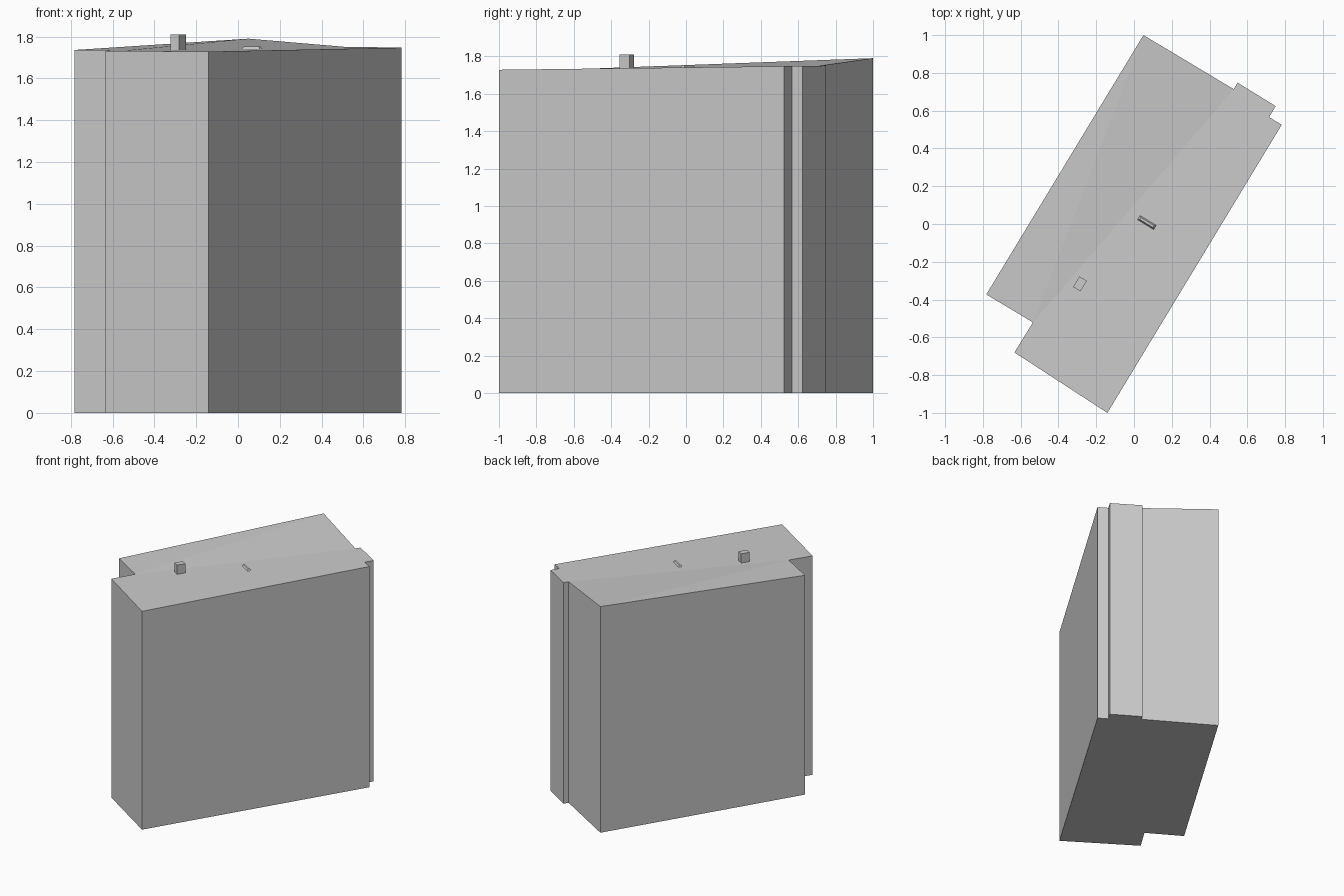
import bpy, bmesh, math
from mathutils import Matrix

if "Cube" in bpy.data.objects:
    bpy.data.objects.remove(bpy.data.objects["Cube"])


def finish(bm, name):
    bmesh.ops.recalc_face_normals(bm, faces=bm.faces)
    mesh = bpy.data.meshes.new(name)
    bm.to_mesh(mesh)
    bm.free()
    obj = bpy.data.objects.new(name, mesh)
    bpy.context.collection.objects.link(obj)
    return obj


def roof_z(y):
    return 1.728 + 0.0125 * (y + 1)


def frustum(name, centre, base, top, z0, z1):
    """Tapered box turned to line up with the building."""
    bm = bmesh.new()
    bmesh.ops.create_cube(bm, size=1)
    for v in bm.verts:
        sx, sy = base if v.co.z < 0 else top
        v.co = (v.co.x * sx, v.co.y * sy, z0 if v.co.z < 0 else z1)
    turn = Matrix.Rotation(math.radians(-31.3), 4, 'Z')
    bmesh.ops.transform(bm, verts=bm.verts,
                        matrix=Matrix.Translation((*centre, 0)) @ turn)
    return finish(bm, name)


# Building: footprint starting at the tall back corner, going clockwise
footprint = [(0.05, 1.0), (0.528, 0.714), (0.549, 0.748), (0.75, 0.624),
             (0.715, 0.566), (0.782, 0.525), (-0.141, -1.0),
             (-0.633, -0.68), (-0.535, -0.521), (-0.782, -0.373)]
bm = bmesh.new()
low = [bm.verts.new((x, y, 0)) for x, y in footprint]
high = [bm.verts.new((x, y, roof_z(y))) for x, y in footprint]
high[0].co.z = 1.79
bm.faces.new(low)
for i in range(len(low)):
    j = (i + 1) % len(low)
    bm.faces.new((low[i], low[j], high[j], high[i]))

# Roof: one nearly flat half and two facets rising to the back corner
bm.faces.new(high[1:9])
bm.faces.new((high[0], high[1], high[8]))
bm.faces.new((high[0], high[8], high[9]))
finish(bm, "building")

# Roof fittings
frustum("chimney", (-0.286, -0.317), (0.046, 0.065), (0.046, 0.065), 1.72, 1.81)
frustum("skylight", (0.068, 0.008), (0.108, 0.032), (0.082, 0.012), 1.735, 1.753)
